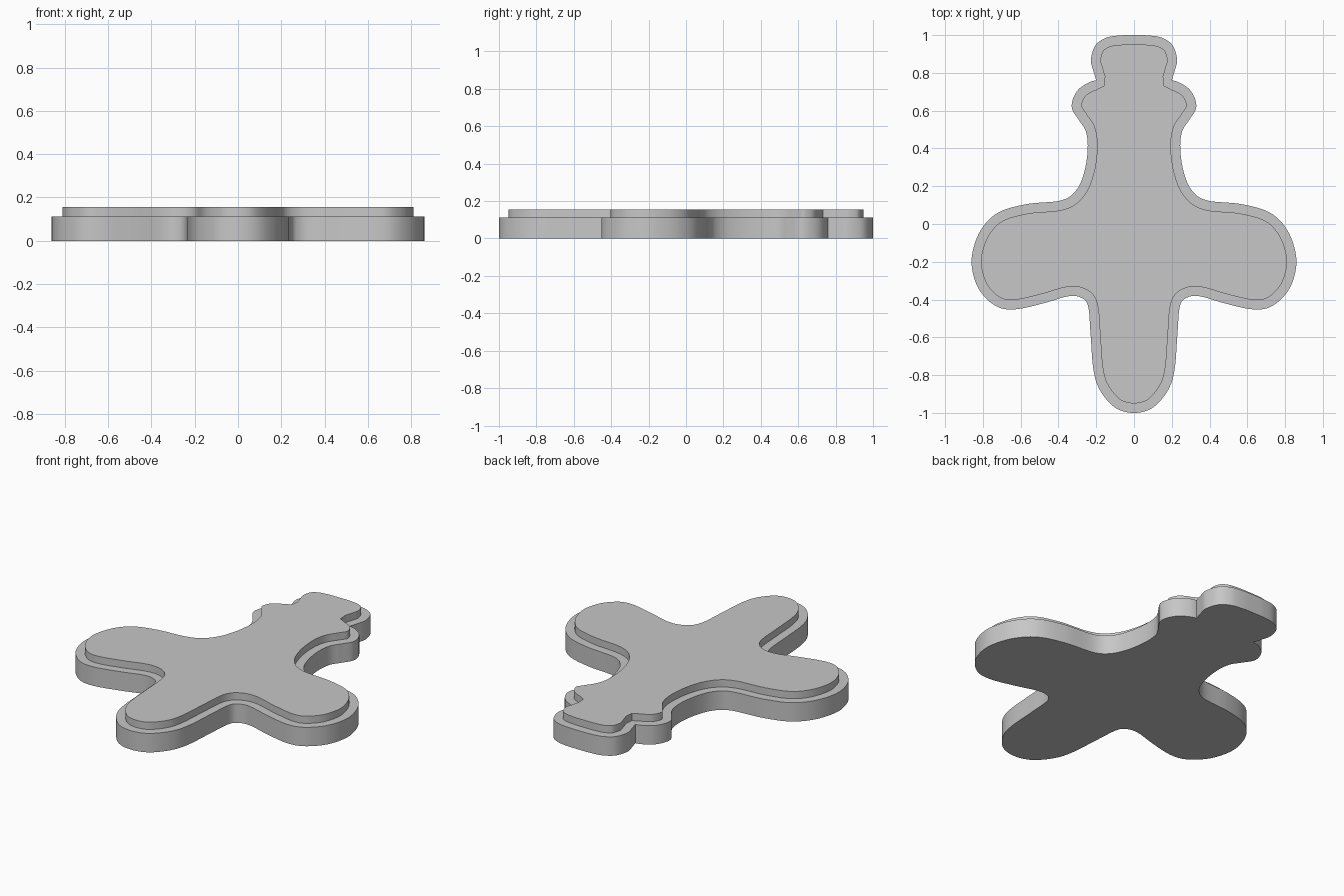
import bpy, bmesh
from mathutils import Vector

cube = bpy.data.objects.get("Cube")
if cube:
    bpy.data.objects.remove(cube, do_unlink=True)

grey = bpy.data.materials.new("light grey")
grey.use_nodes = True
colour = (0.57, 0.57, 0.57, 1)
grey.diffuse_color = colour
grey.node_tree.nodes["Principled BSDF"].inputs["Base Color"].default_value = colour

# Left half of the silhouette, from the head down to the tail
HEAD = [(0, 1), (.08, .998), (.15, .985), (.205, .945), (.228, .87), (.215, .81), (.2, .76)]
BODY = [(.2, .76), (.28, .725), (.32, .67), (.328, .61), (.29, .548), (.255, .49),
        (.245, .4), (.262, .28), (.305, .18), (.385, .125), (.57, .105), (.72, .06),
        (.81, -.03), (.855, -.15), (.855, -.25), (.815, -.355), (.73, -.435),
        (.63, -.452), (.48, -.42), (.35, -.383), (.28, -.39), (.243, -.435),
        (.23, -.58), (.215, -.77), (.18, -.88), (.1, -.972), (0, -1)]
STEPS = 6


def spline(points, first, last):
    """Smooth curve through points; first and last are guide points beyond the ends."""
    p = [Vector(q) for q in [first] + points + [last]]
    out = []
    for a, b, c, d in zip(p, p[1:], p[2:], p[3:]):
        for i in range(STEPS):
            t = i / STEPS
            out.append(0.5 * (2 * b + (c - a) * t + (2 * a - 5 * b + 4 * c - d) * t * t
                              + (3 * b - a - 3 * c + d) * t ** 3))
    return out


def inset(loop, distance):
    """Move a clockwise outline inward by an even distance."""
    out = []
    for i, p in enumerate(loop):
        before = (p - loop[i - 1]).normalized()
        after = (loop[(i + 1) % len(loop)] - p).normalized()
        n = Vector((before.y + after.y, -before.x - after.x)).normalized()
        out.append(p + n * distance)
    return out


def slab(name, loop, bottom, top):
    bm = bmesh.new()
    face = bm.faces.new([bm.verts.new((p.x, p.y, bottom)) for p in loop])
    new = bmesh.ops.extrude_face_region(bm, geom=[face])["geom"]
    for v in new:
        if isinstance(v, bmesh.types.BMVert):
            v.co.z = top
    bmesh.ops.recalc_face_normals(bm, faces=bm.faces)
    mesh = bpy.data.meshes.new(name)
    bm.to_mesh(mesh)
    bm.free()
    mesh.materials.append(grey)
    obj = bpy.data.objects.new(name, mesh)
    bpy.context.collection.objects.link(obj)
    bpy.ops.object.select_all(action="DESELECT")
    obj.select_set(True)
    bpy.context.view_layer.objects.active = obj
    bpy.ops.object.shade_smooth_by_angle(angle=0.6)


# Mirror the half outline, keeping the crease below the head
half = spline(HEAD, (-.08, .998), (.19, .72)) + spline(BODY, (.13, .73), (-.1, -.972))
half.append(Vector((0, -1)))
outline = half + [Vector((-p.x, p.y)) for p in reversed(half[1:-1])]

slab("base_plate", outline, 0, 0.112)
slab("raised_top", inset(outline, 0.05), 0.112, 0.155)
